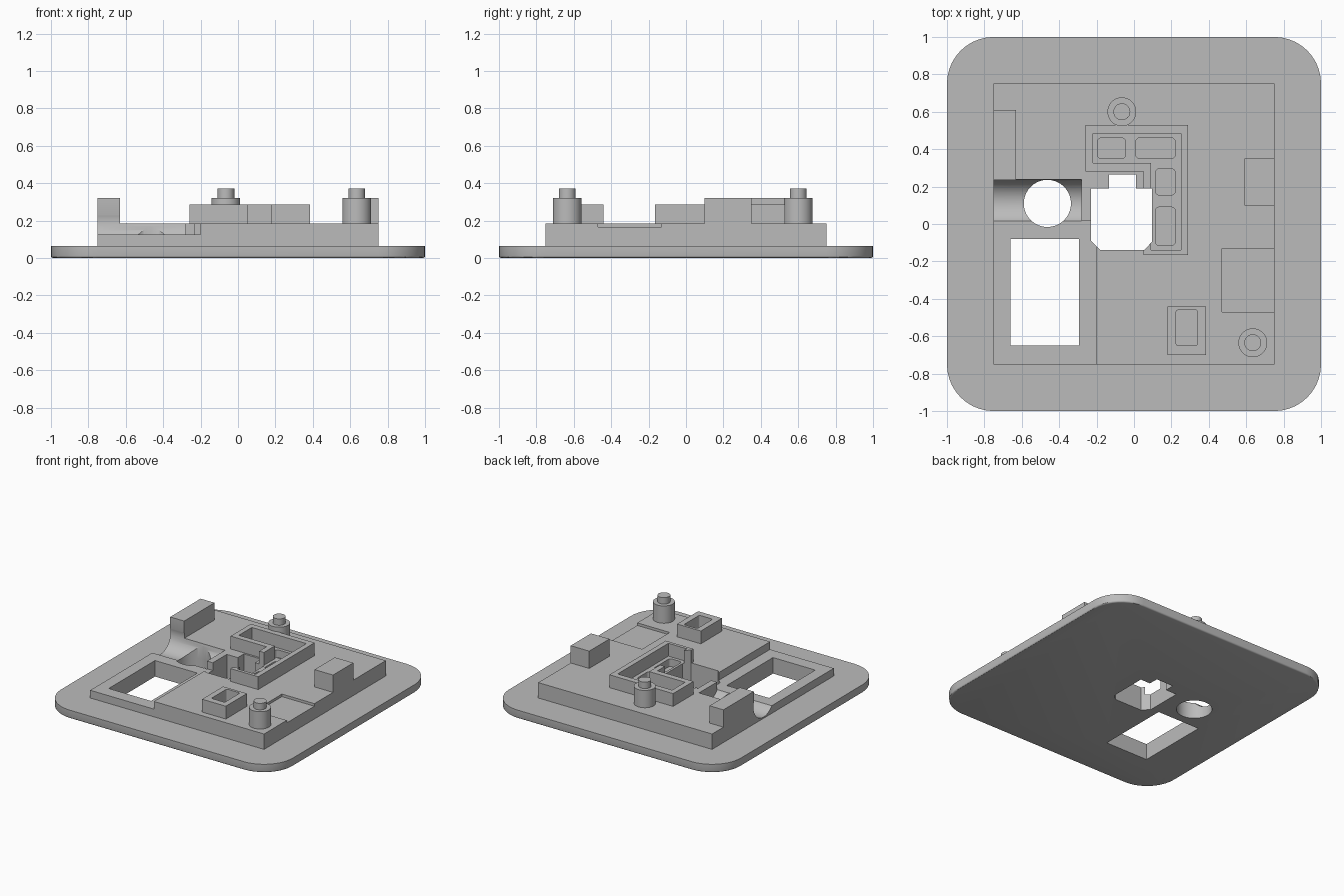
import bpy
import bmesh
import math

if "Cube" in bpy.data.objects:
    bpy.data.objects.remove(bpy.data.objects["Cube"], do_unlink=True)

gray = bpy.data.materials.new("plain gray")
gray.use_nodes = True
gray.diffuse_color = (0.5, 0.5, 0.5, 1)
gray.node_tree.nodes["Principled BSDF"].inputs["Base Color"].default_value = (0.5, 0.5, 0.5, 1)

PLATE, STEP, DECK, RIM, TALL = 0.065, 0.125, 0.185, 0.285, 0.32


def prism(name, points, z0, z1, radius=0, foot=0):
    """Extrude a flat outline; optionally round its corners and its lower edge."""
    bm = bmesh.new()
    base = bm.faces.new([bm.verts.new((x, y, z0)) for x, y in points])
    top = bmesh.ops.extrude_face_region(bm, geom=[base])["geom"]
    for v in top:
        if isinstance(v, bmesh.types.BMVert):
            v.co.z = z1
    bmesh.ops.recalc_face_normals(bm, faces=bm.faces)
    if radius:
        upright = [e for e in bm.edges if abs(e.verts[0].co.z - e.verts[1].co.z) > 1e-4]
        bmesh.ops.bevel(bm, geom=upright, offset=radius, segments=10, profile=0.5, affect='EDGES')
    if foot:
        low = [e for e in bm.edges if all(v.co.z < z0 + 1e-4 for v in e.verts)]
        bmesh.ops.bevel(bm, geom=low, offset=foot, segments=3, profile=0.5, affect='EDGES')
    mesh = bpy.data.meshes.new(name)
    bm.to_mesh(mesh)
    bm.free()
    mesh.materials.append(gray)
    obj = bpy.data.objects.new(name, mesh)
    bpy.context.collection.objects.link(obj)
    return obj


def box(name, x0, x1, y0, y1, z0, z1, radius=0, foot=0):
    return prism(name, [(x0, y0), (x1, y0), (x1, y1), (x0, y1)], z0, z1, radius, foot)


def disc(name, x, y, r, z0, z1, n=64):
    ring = [(x + r * math.cos(2 * math.pi * i / n), y + r * math.sin(2 * math.pi * i / n))
            for i in range(n)]
    return prism(name, ring, z0, z1)


def cut(target, *cutters):
    for cutter in cutters:
        cutter.hide_render = True
        mod = target.modifiers.new("cut", 'BOOLEAN')
        mod.operation, mod.solver, mod.object = 'DIFFERENCE', 'EXACT', cutter
    bpy.context.view_layer.objects.active = target
    for mod in list(target.modifiers):
        bpy.ops.object.modifier_apply(modifier=mod.name)


# Main solids
plate = box("base_plate", -1, 1, -1, 1, 0, PLATE, 0.25, 0.012)
deck = box("raised_deck", -0.75, 0.75, -0.75, 0.75, PLATE, DECK)
left_block = box("back_right_block", -0.75, -0.63, 0.236, 0.61, DECK, TALL)
box("left_edge_block", 0.59, 0.75, 0.1, 0.35, DECK, TALL)

# L-shaped frame and small rectangular frame
frame = prism("angled_frame", [(-0.26, 0.53), (-0.26, 0.28), (0.05, 0.28), (0.05, -0.165),
                               (0.29, -0.165), (0.29, 0.53)], DECK, RIM)
small_frame = box("small_frame", 0.18, 0.385, -0.7, -0.44, DECK, RIM)

# Stepped locating pins
for side, x, y in (("back", -0.065, 0.6), ("front", 0.635, -0.635)):
    disc(side + "_pin_body", x, y, 0.077, DECK, TALL)
    disc(side + "_pin_tip", x, y, 0.045, TALL, 0.37)

# Through openings
window = box("window_cutter", -0.66, -0.295, -0.65, -0.08, -0.1, 0.5)
round_hole = disc("round_cutter", -0.463, 0.11, 0.126, -0.1, 0.5)
keyhole = prism("keyhole_cutter", [
    (-0.18, -0.14), (0.055, -0.14), (0.096, -0.095), (0.096, 0.19), (0.012, 0.19), (0.012, 0.265),
    (-0.135, 0.265), (-0.135, 0.19), (-0.23, 0.19), (-0.23, -0.09)], -0.1, 0.5)

# Lowered front corner, side recess and lying cylindrical trough
corner = box("corner_cutter", -0.9, -0.2, -0.9, 0.018, STEP, 0.5)
recess = box("recess_cutter", 0.47, 0.9, -0.47, -0.13, 0.165, 0.5)
trough = disc("trough_cutter", 0, 0, 0.125, 0, 0.62, 96)
trough.rotation_euler = (0, math.pi / 2, 0)
trough.location = (-0.9, 0.115, 0.2)

# Pockets
angle_pocket = prism("angle_pocket_cutter", [
    (-0.22, 0.485), (-0.22, 0.325), (0.09, 0.325), (0.09, -0.14), (0.25, -0.14), (0.25, 0.485)],
    0.1, 0.5)
small_pocket = box("small_pocket_cutter", 0.225, 0.34, -0.65, -0.46, STEP, 0.5, 0.012)
wells = [box("well_cutter", *r, STEP, 0.5, 0.02) for r in (
    (-0.195, -0.045, 0.35, 0.46), (0.01, 0.22, 0.35, 0.46),
    (0.115, 0.22, 0.155, 0.295), (0.115, 0.22, -0.115, 0.09))]
bpy.context.view_layer.update()

cut(plate, window, round_hole, keyhole)
cut(deck, corner, trough, window, round_hole, keyhole, recess, small_pocket, *wells)
cut(left_block, trough)
cut(frame, angle_pocket, keyhole)
cut(small_frame, small_pocket)

# Remove cutters, then smooth the round surfaces
for obj in list(bpy.context.scene.objects):
    if obj.name.split(".")[0].endswith("_cutter"):
        bpy.data.objects.remove(obj, do_unlink=True)
bpy.ops.object.select_all(action='DESELECT')
for obj in bpy.context.scene.objects:
    if obj.type == 'MESH':
        obj.select_set(True)
        bpy.context.view_layer.objects.active = obj
bpy.ops.object.shade_smooth_by_angle(angle=math.radians(30))
